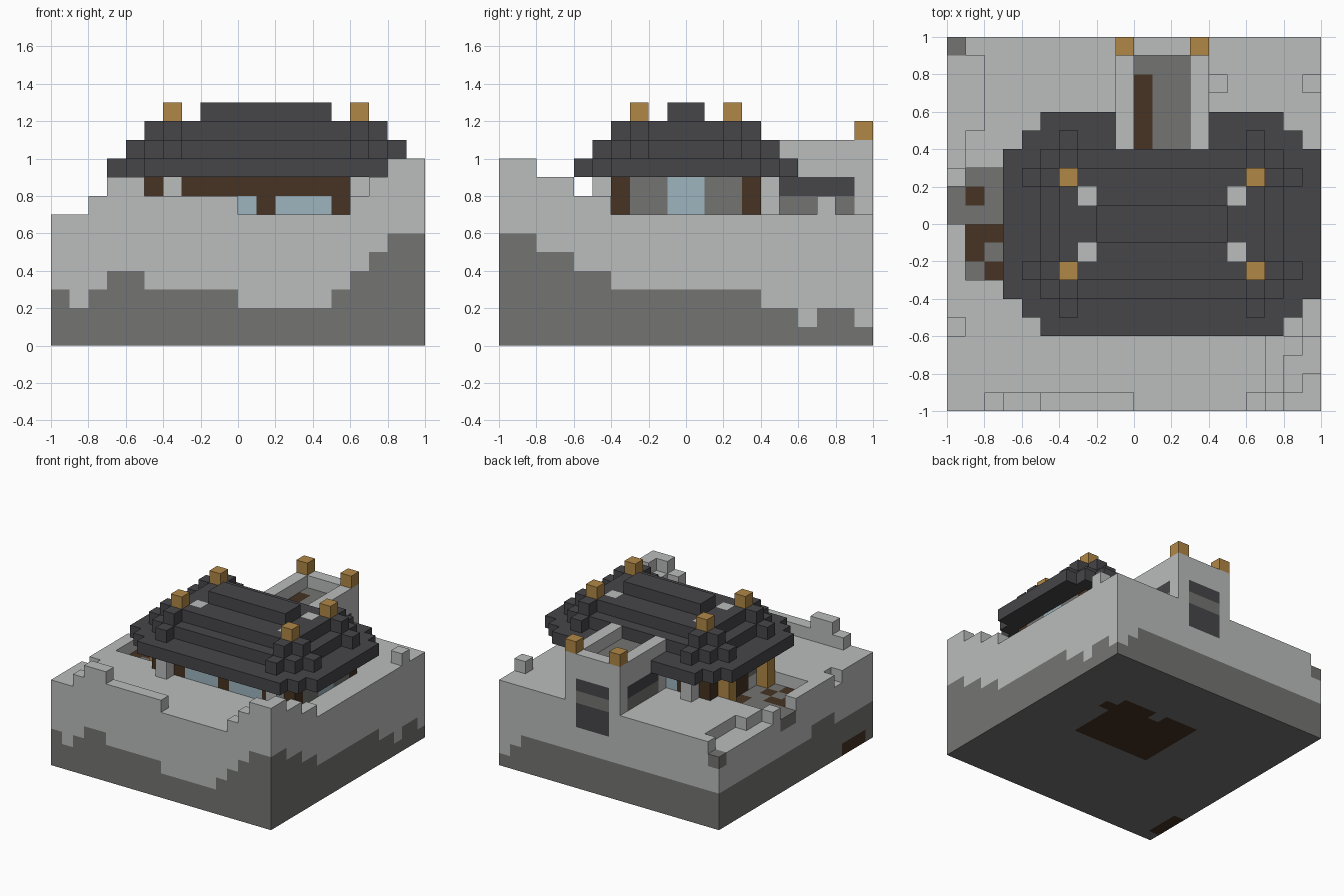
import bpy, bmesh
from mathutils import Vector

if "Cube" in bpy.data.objects:
    bpy.data.objects.remove(bpy.data.objects["Cube"])

UNIT = 0.1  # size of one block; all coordinates below count blocks


def linear(hexcode):
    chans = [int(hexcode[i:i + 2], 16) / 255 for i in (0, 2, 4)]
    return [c / 12.92 if c < 0.04045 else ((c + 0.055) / 1.055) ** 2.4 for c in chans] + [1]


def make_material(name, hexcode):
    mat = bpy.data.materials.new(name)
    mat.use_nodes = True
    mat.diffuse_color = linear(hexcode)
    mat.node_tree.nodes["Principled BSDF"].inputs["Base Color"].default_value = linear(hexcode)
    return mat


PALETTE = {"snow": "BABDBB", "stone": "747472", "slate": "464549",
           "dark_wood": "463323", "tan_wood": "B08746", "glass": "9DB5BE"}
MATS = {n: make_material(n, c) for n, c in PALETTE.items()}
COLOURS = list(PALETTE)
blocks = {}


def box(part, colour, xs, ys, zs):
    for x in range(*xs):
        for y in range(*ys):
            for z in range(*zs):
                blocks[x, y, z] = (part, colour)


def carve(xs, ys, zs):
    for x in range(*xs):
        for y in range(*ys):
            for z in range(*zs):
                blocks.pop((x, y, z), None)


# Ground: snow over a stone layer whose height wanders along each side
FRONT, BACK = "32344333332222234566", "3" * 18 + "21"
RIGHT, LEFT = "66554433333333221221", "33333444" + "3" * 12
box("ground", "snow", (-10, 10), (-10, 10), (0, 7))
for x in range(-10, 10):
    for y in range(-10, 10):
        depth = 3
        if y == -10:
            depth = int(FRONT[x + 10])
        elif x == 9:
            depth = int(RIGHT[y + 10])
        elif y == 9:
            depth = int(BACK[x + 10])
        elif x == -10:
            depth = int(LEFT[y + 10])
        box("ground", "stone", (x, x + 1), (y, y + 1), (0, depth))

# Earth showing through underneath
box("ground", "dark_wood", (-2, 5), (-1, 5), (0, 1))
box("ground", "dark_wood", (5, 6), (3, 4), (0, 1))
box("ground", "dark_wood", (-10, -9), (-9, -6), (0, 1))
blocks[1, 4, 0] = ("ground", "stone")

# Raised front edge and corner drift
box("front_drift", "snow", (-8, 0), (-10, -9), (7, 8))
box("front_drift", "snow", (-7, -5), (-10, -9), (8, 9))
for step in range(3):
    z = (7 + step, 8 + step)
    box("corner_drift", "snow", (7 + step, 10), (-10, -6 - step), z)
    box("corner_drift", "snow", (min(6 + step, 8), 10), (-10, -9), z)
    box("corner_drift", "snow", (9, 10), (-10, -4 - 2 * step), z)
box("snow_lump", "snow", (9, 10), (7, 8), (7, 8))
box("snow_lump", "snow", (4, 5), (7, 8), (7, 8))

# Lower back corner and trodden hollow by the entrance
carve((-10, -8), (5, 9), (6, 7))
carve((-10, -9), (3, 5), (6, 7))
carve((-10, -9), (9, 10), (6, 7))
carve((-10, -9), (-6, -5), (6, 7))
carve((-10, -9), (0, 2), (6, 7))
carve((-9, -5), (-3, 3), (6, 7))
box("ground", "stone", (-10, -9), (9, 10), (5, 6))
box("ground", "stone", (-10, -9), (0, 2), (5, 6))
box("ground", "stone", (-9, -5), (-3, 3), (5, 6))
for x, y in ((-9, 1), (-9, -1), (-8, -1), (-9, -2), (-8, -3), (-6, 1), (-7, -2), (-6, 0)):
    blocks[x, y, 5] = ("ground", "dark_wood")

# House walls: four sides, with window bands and timber corners
for y in (-4, 3):
    box("long_wall", "dark_wood", (-5, 8), (y, y + 1), (7, 9))
    box("long_window", "glass", (-2, 1), (y, y + 1), (7, 8))
    box("long_window", "glass", (2, 5), (y, y + 1), (7, 8))
for x in (-5, 7):
    box("end_wall", "stone", (x, x + 1), (-3, 3), (7, 9))
    for y in (-4, 3):
        box("corner_post", "dark_wood", (x, x + 1), (y, y + 1), (7, 9))
box("end_window", "glass", (7, 8), (-1, 1), (7, 9))
box("entrance_door", "dark_wood", (-5, -4), (-1, 1), (6, 9))
for y in (-3, 2):
    box("entrance_post", "tan_wood", (-6, -5), (y, y + 1), (6, 9))
    box("entrance_wall", "dark_wood", (-5, -4), (y, y + 1), (6, 9))
for x in (-4, 6):
    for y in (-5, 4):
        box("pillar", "snow", (x, x + 1), (y, y + 1), (7, 9))

# Hipped roof: eaves with stepped corners, two tiers and a ridge
for inset in range(3):
    box("roof_eaves", "slate", (-7 + inset, 10 - inset), (-4 - inset, 4 + inset), (9, 10))
for tier in range(2):
    z = (10 + tier, 11 + tier)
    box("roof_tier", "slate", (-5 + tier, 8 - tier), (-4 + tier, 4 - tier), z)
    # ribs standing proud of each tier
    for x in (-4, 6):
        box("roof_rib", "slate", (x, x + 1), (-5 + tier, 5 - tier), z)
    for y in (-3, 2):
        box("roof_rib", "slate", (-6 + tier, 9 - tier), (y, y + 1), z)
box("roof_ridge", "slate", (-2, 5), (-1, 1), (12, 13))
for y in (-3, 2):
    for x in (-4, 6):
        box("roof_finial", "tan_wood", (x, x + 1), (y, y + 1), (12, 13))
for x in (-3, 5):
    for y in (-2, 1):
        box("roof_snow_patch", "snow", (x, x + 1), (y, y + 1), (11, 12))

# Back annexe with open top, banded openings and corner finials
box("annexe", "snow", (-1, 4), (4, 10), (7, 11))
carve((0, 3), (4, 9), (10, 11))
box("annexe_floor", "stone", (0, 3), (4, 9), (9, 10))
box("annexe_floor", "dark_wood", (0, 1), (4, 8), (9, 10))
for x in (-1, 3):
    box("annexe_side_band", "slate", (x, x + 1), (5, 9), (8, 9))
    box("annexe_side_band", "stone", (x, x + 1), (5, 9), (7, 8))
    box("annexe_finial", "tan_wood", (x, x + 1), (9, 10), (11, 12))
box("annexe_back_opening", "slate", (0, 3), (9, 10), (5, 9))
box("annexe_back_opening", "stone", (0, 3), (9, 10), (7, 8))


# Turn each part's exposed block sides into one mesh
def build(part):
    bm = bmesh.new()
    for cell, (owner, colour) in blocks.items():
        if owner != part:
            continue
        centre = Vector(cell) + Vector((0.5, 0.5, 0.5))
        for axis in range(3):
            for sign in (-1, 1):
                n = Vector((0, 0, 0))
                n[axis] = sign
                if tuple(int(c + d) for c, d in zip(cell, n)) in blocks:
                    continue
                u = Vector((0, 0, 0))
                u[(axis + 1) % 3] = 0.5
                v = n.cross(u)
                mid = centre + n * 0.5
                corners = (mid - u - v, mid + u - v, mid + u + v, mid - u + v)
                face = bm.faces.new([bm.verts.new(p * UNIT) for p in corners])
                face.material_index = COLOURS.index(colour)
    bmesh.ops.remove_doubles(bm, verts=bm.verts, dist=0.001)
    mesh = bpy.data.meshes.new(part)
    for mat in MATS.values():
        mesh.materials.append(mat)
    bm.to_mesh(mesh)
    bm.free()
    bpy.context.collection.objects.link(bpy.data.objects.new(part, mesh))


for part in sorted({owner for owner, _ in blocks.values()}):
    build(part)
